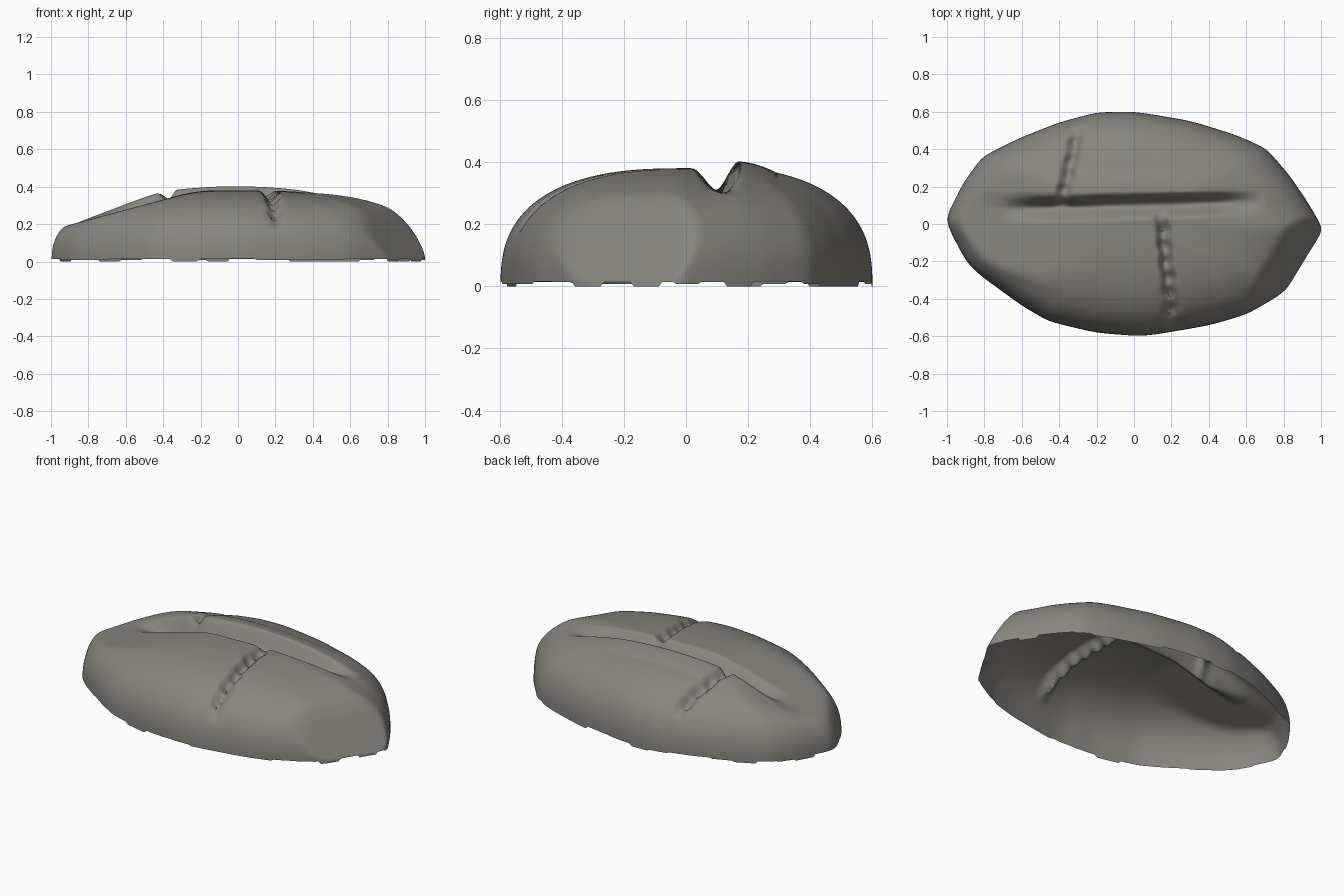
import bpy, bmesh, math, random
from mathutils import Vector

if "Cube" in bpy.data.objects:
    bpy.data.objects.remove(bpy.data.objects["Cube"])

random.seed(4)

# Footprint of the stone, counter-clockwise seen from above
OUTLINE = [(1, -.03), (.92, .11), (.82, .26), (.7, .40), (.55, .47), (.3, .55), (0, .60),
           (-.2, .595), (-.4, .54), (-.6, .46), (-.8, .36), (-.9, .22), (-1, .02),
           (-.87, -.23), (-.6, -.43), (-.45, -.52), (-.2, -.58), (.05, -.6), (.4, -.54),
           (.6, -.48), (.8, -.36), (.9, -.19)]
SUB, RINGS = 14, 100


def soft_min(a, b, k):
    h = max(0, k - abs(a - b)) / k
    return min(a, b) - h * h * k / 4


def groove(x, y, a, b, depth, w_left, w_right, fade, bump=0.0):
    """Groove along a-b: w_left / w_right are the widths either side of it."""
    a, b = Vector(a), Vector(b)
    u = (b - a).normalized()
    p = Vector((x, y)) - a
    t = p.dot(u)
    d = u.x * p.y - u.y * p.x + bump * .003 * math.sin(t * 48)
    k = max(0, 1 - abs(d) / (w_left if d > 0 else w_right))
    k = k * k * (3 - 2 * k)
    end = min(1, max(0, min(t, (b - a).length - t) / fade))
    return depth * k * end * (1 + bump * .15 * math.sin(t * 75))


def height(x, y, r):
    # Full dome, the part behind the long crack standing a little higher
    back = min(1, max(0, (y - .09) / .08))
    h = (.38 + .01 * back) * (1 + .1 * max(0, x - .4))
    z = h * max(0, 1 - r ** 2.6) ** (1 / 2.6)
    z += .018 * max(0, 1 - ((y - .17) / .12) ** 2) * back * max(0, 1 - (x / .55) ** 2)
    # Sloping top to the left, lower in front of the crack
    front_slope, back_slope = .35 + .27 * (x + .33), .39 + .38 * (x + .38)
    z = soft_min(z, front_slope + (back_slope - front_slope) * back, .02)
    # Broken face at the front right end
    z = soft_min(z, max(0, .03 + 1.75 * (.855 * (1 - x) + .52 * (.03 + y))), .06)
    # Long crack and two short cross cracks
    z -= groove(x, y, (-.72, .08), (.70, .12), .07, .07, .085, .25)
    z -= groove(x, y, (-.39, .08), (-.29, .52), .05, .06, .045, .07, 1)
    z -= groove(x, y, (.14, .07), (.205, -.55), .05, .06, .045, .07, 1)
    return max(0, z)


# Perimeter samples with softened corners, fitted back to full size
rim = []
for i, p in enumerate(OUTLINE):
    q = OUTLINE[(i + 1) % len(OUTLINE)]
    rim += [Vector(p).lerp(Vector(q), k / SUB) for k in range(SUB)]
n = len(rim)
for _ in range(14):
    rim = [(rim[i - 1] + 2 * rim[i] + rim[(i + 1) % n]) / 4 for i in range(n)]
sx, sy = 1 / max(abs(p.x) for p in rim), .6 / max(abs(p.y) for p in rim)
rim = [Vector((p.x * sx, p.y * sy)) for p in rim]

# Slightly ragged lower edge
steps = [random.choice((0, .008, .014, .016)) for _ in range(n // 8 + 1)]

bm = bmesh.new()
top = bm.verts.new((0, 0, height(0, 0, 0)))
prev = None
for j in range(1, RINGS + 1):
    r = math.sin(j / RINGS * math.pi / 2)
    ring = []
    for i, p in enumerate(rim):
        x, y = p * r
        ring.append(bm.verts.new((x, y, max(height(x, y, r), steps[i // 8]))))
    for i in range(n):
        k = (i + 1) % n
        if prev:
            bm.faces.new((prev[i], ring[i], ring[k], prev[k]))
        else:
            bm.faces.new((top, ring[i], ring[k]))
    prev = ring

mesh = bpy.data.meshes.new("cracked_stone")
bm.to_mesh(mesh)
bm.free()
stone = bpy.data.objects.new("cracked_stone", mesh)
bpy.context.collection.objects.link(stone)

# Warm dark grey stone
mat = bpy.data.materials.new("stone_grey")
mat.diffuse_color = (.245, .235, .21, 1)
mat.use_nodes = True
mat.node_tree.nodes["Principled BSDF"].inputs["Base Color"].default_value = mat.diffuse_color
mesh.materials.append(mat)

bpy.context.view_layer.objects.active = stone
stone.select_set(True)
bpy.ops.object.shade_smooth_by_angle(angle=math.radians(60))
